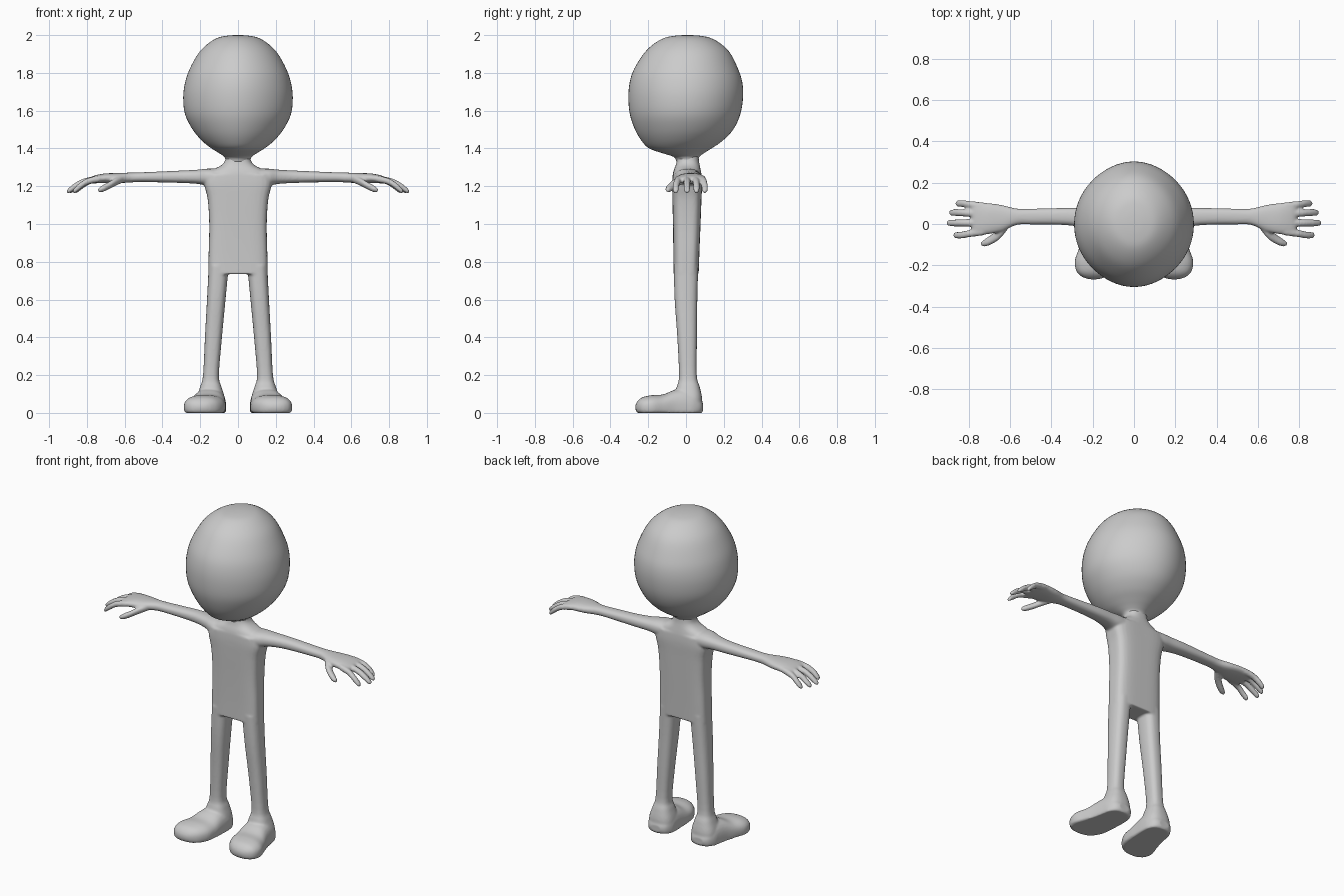
import bpy, bmesh
from math import sin, cos, pi


def spline(rows, steps):
    """Catmull-Rom interpolation of the section parameters."""
    out = []
    for i in range(len(rows) - 1):
        p0, p1 = rows[max(i - 1, 0)], rows[i]
        p2, p3 = rows[i + 1], rows[min(i + 2, len(rows) - 1)]
        for s in range(steps):
            t = s / steps
            out.append([0.5 * (2 * b + (c - a) * t + (2 * a - 5 * b + 4 * c - d) * t * t
                               + (3 * b - a - 3 * c + d) * t ** 3)
                        for a, b, c, d in zip(p0, p1, p2, p3)])
    return out + [list(rows[-1])]


def loft(bm, axis, rows, n=2.0, side=1, steps=4, segs=32, ridge=0.0):
    """Rows are (position along axis, centre u, centre v, half u, half v)."""
    rings = []
    for w, cu, cv, a, b in spline(rows, steps):
        ring = []
        for k in range(segs):
            c, s = cos(2 * pi * k / segs), sin(2 * pi * k / segs)
            r = (abs(c) ** n + abs(s) ** n) ** (-1 / n) * (1 - ridge * (1 - abs(s) ** 8))
            u, v = cu + max(a, .001) * r * c, cv + max(b, .001) * r * s
            x, y, z = {'x': (w, u, v), 'y': (u, w, v), 'z': (u, v, w)}[axis]
            ring.append(bm.verts.new((x * side, y, max(z, 0))))
        rings.append(ring)
    for r0, r1 in zip(rings, rings[1:]):
        for k in range(segs):
            j = (k + 1) % segs
            bm.faces.new((r0[k], r0[j], r1[j], r1[k]))
    bm.faces.new(rings[0])
    bm.faces.new(rings[-1])


def finish(bm, name):
    bmesh.ops.recalc_face_normals(bm, faces=bm.faces)
    me = bpy.data.meshes.new(name)
    bm.to_mesh(me)
    bm.free()
    me.shade_smooth()
    ob = bpy.data.objects.new(name, me)
    bpy.context.collection.objects.link(ob)
    return ob


# Head: rounded egg with a soft ridge front and back (z, front, back, half width)
head = [(1.33, -.05, .065, .065), (1.355, -.065, .07, .072), (1.375, -.125, .095, .1),
        (1.4, -.195, .135, .14), (1.44, -.235, .193, .19), (1.5, -.27, .25, .24),
        (1.58, -.297, .287, .28), (1.67, -.305, .302, .29), (1.75, -.298, .298, .28),
        (1.82, -.275, .276, .256), (1.9, -.225, .237, .212), (1.95, -.175, .19, .165),
        (1.985, -.115, .13, .11), (1.997, -.055, .07, .055), (2.0, 0, .02, .01)]
bm = bmesh.new()
loft(bm, 'z', [(z, 0, (f + b) / 2, w / .97, (b - f) / 2) for z, f, b, w in head],
     segs=64, ridge=.03)
finish(bm, "head")

# Torso and neck
bm = bmesh.new()
loft(bm, 'z', [(.735, 0, 0, .157, .067), (.85, 0, .002, .155, .069), (1.0, 0, .004, .152, .073),
               (1.13, 0, .005, .16, .077), (1.21, 0, .006, .178, .079),
               (1.265, 0, .006, .172, .076)], n=4, segs=48)
loft(bm, 'z', [(1.2, 0, .006, .17, .078), (1.265, 0, .006, .165, .075), (1.29, 0, .007, .13, .07),
               (1.31, 0, .009, .09, .064), (1.34, 0, .01, .067, .058),
               (1.4, 0, .01, .065, .055)], n=2.5)

for side in (1, -1):
    # Leg and ankle
    loft(bm, 'z', [(.02, .145, .01, .08, .075), (.08, .145, .011, .075, .074),
                   (.14, .144, .012, .056, .06), (.2, .143, .01, .042, .047),
                   (.4, .13, .006, .045, .052), (.6, .115, 0, .049, .06),
                   (.78, .102, 0, .053, .065)], n=2.6, side=side)
    # Foot, turned outwards (y, centre x, half width, top)
    foot = [(.09, .145, .035, .05), (.075, .145, .06, .075), (.04, .146, .079, .11),
            (0, .148, .085, .13), (-.06, .155, .091, .122), (-.12, .166, .101, .098),
            (-.18, .18, .107, .094), (-.23, .19, .088, .083), (-.257, .194, .055, .062),
            (-.268, .194, .02, .04)]
    loft(bm, 'y', [(y, x, .03, w, t - .03) for y, x, w, t in foot], n=2.5, side=side)
    # Arm and palm
    loft(bm, 'x', [(.08, .006, 1.245, .07, .047), (.16, .012, 1.248, .066, .045),
                   (.22, .025, 1.25, .052, .037), (.32, .036, 1.25, .042, .032),
                   (.5, .036, 1.248, .038, .026), (.57, .035, 1.246, .04, .026),
                   (.64, .028, 1.243, .064, .027), (.71, .026, 1.242, .076, .025),
                   (.765, .026, 1.235, .082, .02), (.785, .026, 1.229, .078, .014)],
         n=2.4, side=side)
    # Fingers: base y, tip y, tip x
    for y0, y1, tip in ((-.038, -.054, .873), (.005, .005, .905), (.05, .055, .893), (.087, .099, .862)):
        d = tip - .73
        loft(bm, 'x', [(.73, y0, 1.24, .018, .018),
                       (.73 + d * .45, y0 * .5 + y1 * .5, 1.226, .018, .018),
                       (.73 + d * .75, y1, 1.2, .0175, .019),
                       (.73 + d * .94, y1, 1.178, .016, .015),
                       (tip + .002, y1, 1.172, .008, .007)], side=side, segs=16)
    # Thumb
    loft(bm, 'x', [(.61, .0, 1.238, .025, .02), (.65, -.045, 1.222, .028, .021),
                   (.69, -.075, 1.2, .024, .02), (.72, -.09, 1.186, .019, .018),
                   (.743, -.097, 1.178, .008, .009)], side=side, segs=16)

# Fuse everything into one soft skin
body = finish(bm, "body")
rm = body.modifiers.new("fuse", 'REMESH')
rm.mode = 'VOXEL'
rm.voxel_size = .006
rm.use_smooth_shade = True
sm = body.modifiers.new("soften", 'SMOOTH')
sm.factor = .5
sm.iterations = 8
